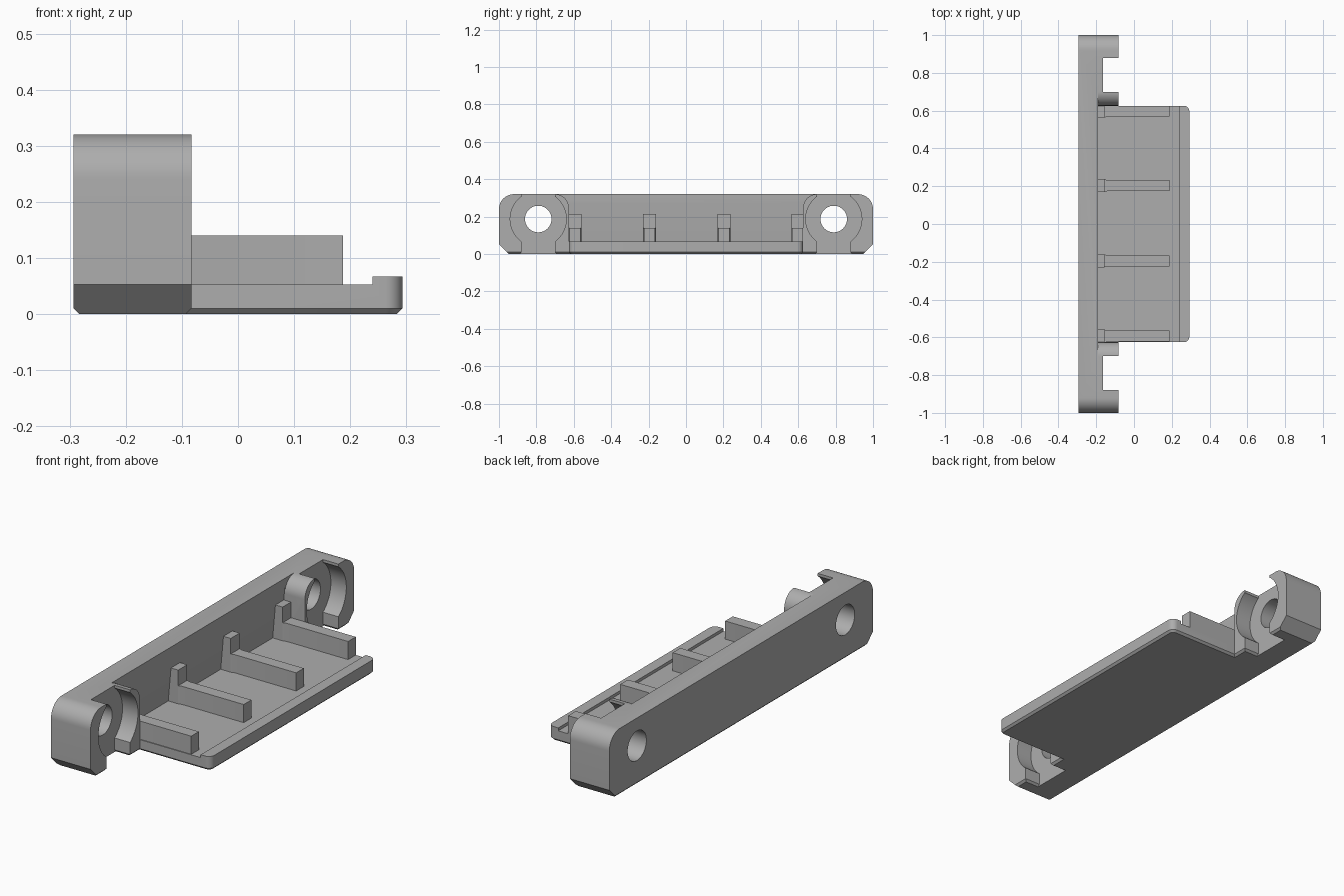
import bpy, bmesh, math
from mathutils import Vector

cube = bpy.data.objects.get("Cube")
if cube:
    bpy.data.objects.remove(cube, do_unlink=True)

grey = bpy.data.materials.new("plain grey")
grey.use_nodes = True
grey.diffuse_color = (0.42, 0.42, 0.42, 1)
grey.node_tree.nodes["Principled BSDF"].inputs["Base Color"].default_value = (0.42, 0.42, 0.42, 1)


def prism(name, points, axis, lo, hi, chamfer=None):
    """Extrude a 2D profile along an axis; chamfer picks bottom edges by midpoint."""
    def place(a, b, t):
        return {"x": (t, a, b), "y": (a, t, b), "z": (a, b, t)}[axis]
    bm = bmesh.new()
    ends = [[bm.verts.new(place(a, b, t)) for a, b in points] for t in (lo, hi)]
    bm.faces.new(ends[0])
    bm.faces.new(ends[1])
    n = len(points)
    for i in range(n):
        j = (i + 1) % n
        bm.faces.new((ends[0][i], ends[0][j], ends[1][j], ends[1][i]))
    bmesh.ops.recalc_face_normals(bm, faces=bm.faces)
    if chamfer:
        edges = [e for e in bm.edges if all(v.co.z < 0.001 for v in e.verts)
                 and chamfer((e.verts[0].co + e.verts[1].co) / 2)]
        bmesh.ops.bevel(bm, geom=edges, offset=0.01, segments=1, affect="EDGES")
    mesh = bpy.data.meshes.new(name)
    bm.to_mesh(mesh)
    bm.free()
    mesh.materials.append(grey)
    obj = bpy.data.objects.new(name, mesh)
    bpy.context.collection.objects.link(obj)
    return obj


def rect(a0, a1, b0, b1):
    return [(a0, b0), (a1, b0), (a1, b1), (a0, b1)]


def arc(ca, cb, r, start, end, steps=12):
    angles = [math.radians(start + (end - start) * i / steps) for i in range(steps + 1)]
    return [(ca + r * math.cos(t), cb + r * math.sin(t)) for t in angles]


def combine(target, tool, operation):
    mod = target.modifiers.new(operation, "BOOLEAN")
    mod.operation, mod.solver, mod.object = operation, "EXACT", tool
    bpy.context.view_layer.objects.active = target
    bpy.ops.object.modifier_apply(modifier=mod.name)
    bpy.data.objects.remove(tool, do_unlink=True)


BACK, WALL, EAR, FRONT = -0.293, -0.19, -0.083, 0.293
TOP, FLOOR, HALF = 0.32, 0.053, 0.626
HOLE_Y, HOLE_Z = 0.79, 0.187

# Mounting wall with rounded top corners and chamfered bottom corners
half = [(0.947, 0), (1, FLOOR)] + arc(0.92, TOP - 0.08, 0.08, 0, 90)
outline = half + [(-y, z) for y, z in reversed(half)]
body = prism("mounting_wall", outline, "x", BACK, EAR, lambda m: abs(m.y) < 0.5)

# Open the middle, leaving thin curved cheeks beside the ears
cheek = [(HALF, FLOOR)] + arc(HALF + 0.074, TOP - 0.074, 0.074, 180, 90) + [(0.7, 0.4)]
opening = cheek + [(-y, z) for y, z in reversed(cheek)]
combine(body, prism("opening_cutter", opening, "x", WALL, 0), "DIFFERENCE")
undercut = [(WALL, 0.275), (-0.21, FLOOR), (-0.1, FLOOR), (-0.1, 0.275)]
combine(body, prism("undercut_cutter", undercut, "y", -HALF, HALF), "DIFFERENCE")

# Screw holes with counterbores and vertical slots in both ears
for side in (-1, 1):
    y = side * HOLE_Y
    slot = [(y - 0.1, -0.001), (y + 0.1, -0.001), (y + 0.09, 0.01), (y + 0.09, 0.4),
            (y - 0.09, 0.4), (y - 0.09, 0.01)]
    combine(body, prism("slot_cutter", slot, "x", -0.165, 0), "DIFFERENCE")
    bore = arc(y, HOLE_Z, 0.15, 0, 360, 64)[:-1]
    combine(body, prism("bore_cutter", bore, "x", -0.165, 0), "DIFFERENCE")
    hole = arc(y, HOLE_Z, 0.071, 0, 360, 48)[:-1]
    combine(body, prism("hole_cutter", hole, "x", -0.4, 0), "DIFFERENCE")

# Tray floor with rounded front corners and a raised front lip
r = 0.03
tray_outline = ([(-0.25, -HALF)] + arc(FRONT - r, -HALF + r, r, -90, 0, 8)
                + arc(FRONT - r, HALF - r, r, 0, 90, 8) + [(-0.25, HALF)])
tray = prism("tray", tray_outline, "z", 0, 0.067, lambda m: m.x > -0.2)
combine(tray, prism("floor_cutter", rect(-0.4, 0.24, FLOOR, 0.2), "y", -1, 1), "DIFFERENCE")
combine(body, tray, "UNION")
parts = [body]

# Four support ribs, each with a taller peg against the wall
for i in range(4):
    y = (i - 1.5) * 0.398 + 0.004
    y = max(-HALF + 0.029, min(HALF - 0.029, y))
    lo, hi = max(y - 0.034, -HALF), min(y + 0.034, HALF)
    rib = [(-0.157, y - 0.034), (-0.14, y - 0.029), (0.187, y - 0.029),
           (0.187, y + 0.029), (-0.14, y + 0.029), (-0.157, y + 0.034)]
    rib = [(a, max(-HALF, min(HALF, b))) for a, b in rib]
    parts.append(prism(f"support_rib_{i + 1}", rib, "z", FLOOR, 0.14))
    parts.append(prism(f"wall_peg_{i + 1}", rect(-0.215, -0.157, lo, hi), "z", FLOOR, 0.215))

# Smooth the curved surfaces and keep the edges sharp
bpy.ops.object.select_all(action="DESELECT")
for part in parts:
    part.select_set(True)
bpy.context.view_layer.objects.active = body
bpy.ops.object.shade_smooth_by_angle(angle=math.radians(25))
